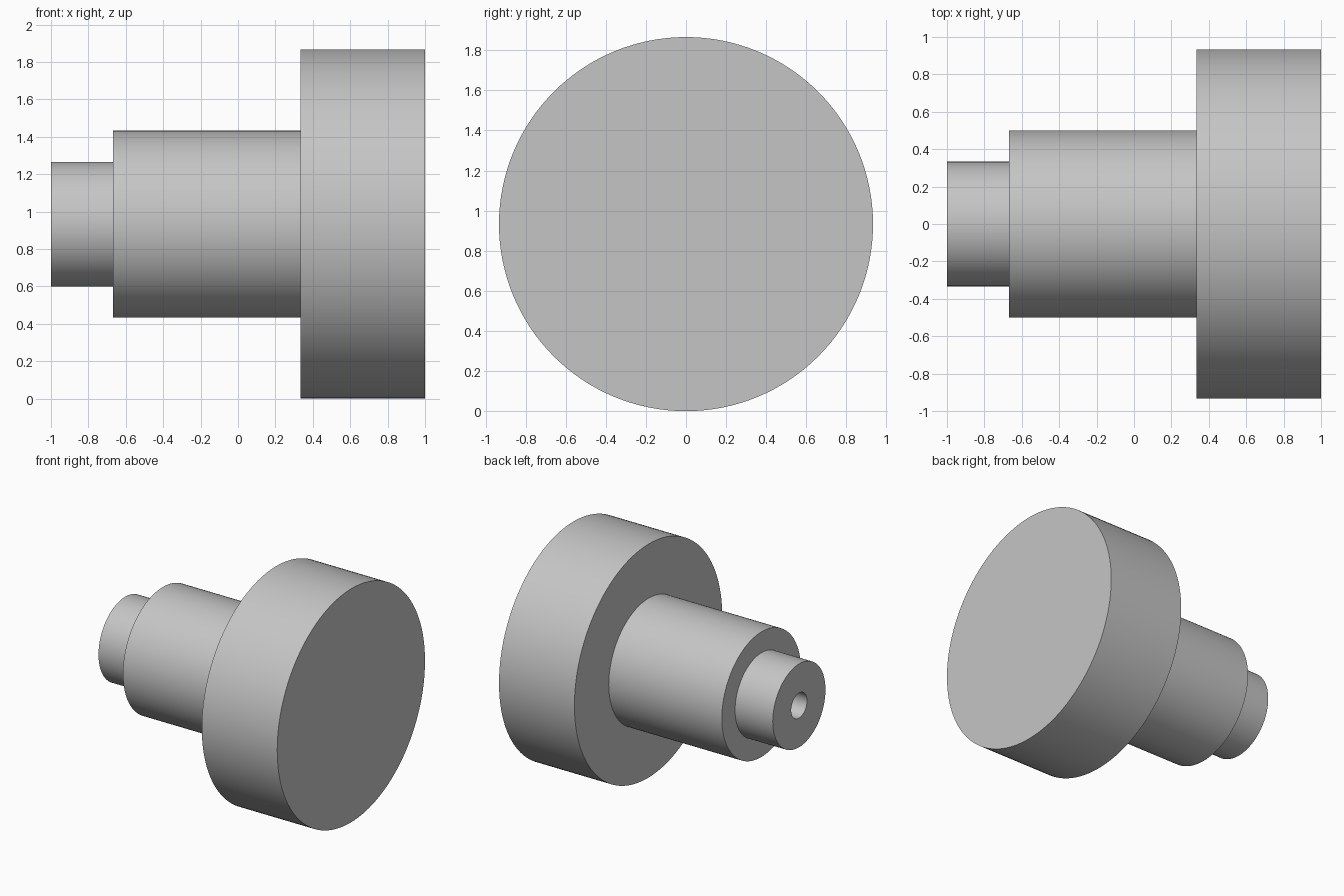
import bpy, bmesh, math
from mathutils import Vector

cube = bpy.data.objects.get("Cube")
if cube:
    bpy.data.objects.remove(cube, do_unlink=True)

AXIS_Z = 0.933   # height of the turning axis
STEPS = 128

# Plain grey metal
grey = bpy.data.materials.new("grey_metal")
grey.use_nodes = True
colour = (0.56, 0.56, 0.56, 1)
grey.diffuse_color = colour
grey.node_tree.nodes["Principled BSDF"].inputs["Base Color"].default_value = colour


def lathe(name, profile):
    """Turn an (x, radius) profile around the x axis."""
    bm = bmesh.new()
    verts = [bm.verts.new((x, 0, r)) for x, r in profile]
    edges = [bm.edges.new(pair) for pair in zip(verts, verts[1:])]
    bmesh.ops.spin(bm, geom=verts + edges, cent=Vector(), axis=(1, 0, 0),
                   angle=math.tau, steps=STEPS)
    bmesh.ops.remove_doubles(bm, verts=bm.verts, dist=0.0001)
    bmesh.ops.recalc_face_normals(bm, faces=bm.faces)
    mesh = bpy.data.meshes.new(name)
    bm.to_mesh(mesh)
    bm.free()
    mesh.materials.append(grey)
    obj = bpy.data.objects.new(name, mesh)
    obj.location.z = AXIS_Z
    bpy.context.collection.objects.link(obj)
    bpy.ops.object.select_all(action="DESELECT")
    obj.select_set(True)
    bpy.context.view_layer.objects.active = obj
    bpy.ops.object.shade_smooth_by_angle(angle=math.radians(30))
    return obj


# Stepped shaft: head disc, middle shank, end spigot with a blind centre hole
lathe("stepped_shaft", [
    (1, 0), (1, 0.933),
    (0.333, 0.933), (0.333, 0.5),
    (-0.667, 0.5), (-0.667, 0.333),
    (-1, 0.333), (-1, 0.1),
    (-0.5, 0.1), (-0.5, 0),
])
